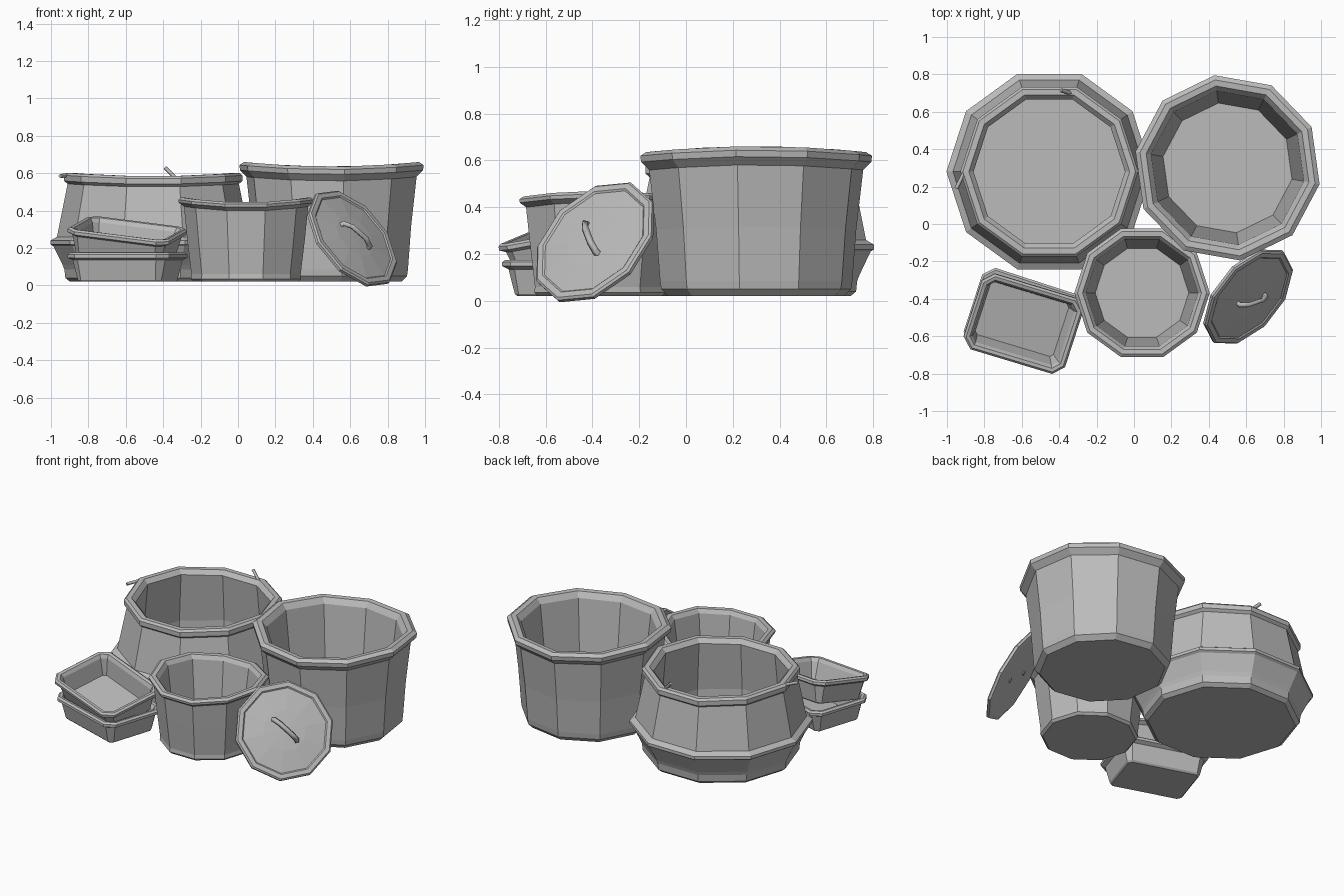
import bpy
import bmesh
from math import cos, sin, radians
from mathutils import Vector, Matrix

cube = bpy.data.objects.get("Cube")
if cube:
    bpy.data.objects.remove(cube)

metal = bpy.data.materials.new("grey_metal")
metal.use_nodes = True
GREY = (0.5, 0.5, 0.5, 1)
metal.diffuse_color = GREY
metal.node_tree.nodes["Principled BSDF"].inputs["Base Color"].default_value = GREY


def loft(name, loops, matrix):
    """Skin a series of equal loops and cap both ends."""
    bm = bmesh.new()
    rings = [[bm.verts.new(p) for p in loop] for loop in loops]
    n = len(rings[0])
    for a, b in zip(rings, rings[1:]):
        for i in range(n):
            j = (i + 1) % n
            bm.faces.new((a[i], a[j], b[j], b[i]))
    bm.faces.new(rings[0])
    bm.faces.new(rings[-1])
    bmesh.ops.recalc_face_normals(bm, faces=bm.faces)
    mesh = bpy.data.meshes.new(name)
    bm.to_mesh(mesh)
    bm.free()
    mesh.materials.append(metal)
    obj = bpy.data.objects.new(name, mesh)
    obj.matrix_world = matrix
    bpy.context.collection.objects.link(obj)
    return obj


def round_loop(radius, z, phase, warp=0, sides=10):
    """Regular polygon; warp lifts its x sides and lowers its y sides."""
    angles = [radians(phase + 360 * i / sides) for i in range(sides)]
    return [(radius * cos(a), radius * sin(a), z + warp * z * cos(2 * a))
            for a in angles]


def dish_loop(inset, z, hx=0.285, hy=0.215):
    """Rectangle with cut corners that sharpen towards the base."""
    x, y, cut = hx - inset, hy - inset, 0.055 - 0.6 * inset
    return [(x, cut - y, z), (x, y - cut, z), (x - cut, y, z), (cut - x, y, z),
            (-x, y - cut, z), (-x, cut - y, z), (cut - x, -y, z), (x - cut, -y, z)]


def pot(name, x, y, phase, profile, warp):
    loops = [round_loop(r, z, phase, warp if z > 0.3 else 0) for r, z in profile]
    return loft(name, loops, Matrix.Translation((x, y, 0)))


def rod(name, points, radius):
    curve = bpy.data.curves.new(name, "CURVE")
    curve.dimensions = "3D"
    curve.bevel_depth = radius
    curve.bevel_resolution = 0
    curve.use_fill_caps = True
    spline = curve.splines.new("POLY")
    spline.points.add(len(points) - 1)
    for p, co in zip(spline.points, points):
        p.co = (*co, 1)
    curve.materials.append(metal)
    obj = bpy.data.objects.new(name, curve)
    bpy.context.collection.objects.link(obj)
    return obj


# Wide pot sitting in a flared basin, and its two handle stubs
pot("wide_pot", -0.453, 0.28, 0, [
    (0.445, 0.02), (0.47, 0.04), (0.475, 0.085), (0.485, 0.11), (0.535, 0.21),
    (0.55, 0.22), (0.55, 0.24), (0.515, 0.26), (0.458, 0.535), (0.476, 0.55),
    (0.476, 0.58), (0.462, 0.593), (0.43, 0.593), (0.405, 0.565),
    (0.435, 0.25), (0.42, 0.06)], 0.015)
rod("back_handle_stub", [(-0.39, 0.715, 0.63), (-0.34, 0.7, 0.58)], 0.011)
rod("side_handle_stub", [(-0.95, 0.19, 0.585), (-0.905, 0.28, 0.59)], 0.011)

# Tall pot
pot("tall_pot", 0.5, 0.3, 26, [
    (0.38, 0.02), (0.41, 0.05), (0.415, 0.085), (0.432, 0.31), (0.462, 0.57),
    (0.497, 0.605), (0.5, 0.632), (0.475, 0.648), (0.442, 0.645),
    (0.415, 0.61), (0.35, 0.06)], 0.02)

# Small pot
pot("small_pot", 0.043, -0.368, 0, [
    (0.28, 0.02), (0.295, 0.035), (0.292, 0.06), (0.315, 0.25), (0.332, 0.41),
    (0.36, 0.43), (0.362, 0.445), (0.345, 0.457), (0.318, 0.455), (0.3, 0.43),
    (0.25, 0.05)], 0.03)

# Nested baking dishes, the upper one tilted
dish = [(0.06, 0), (0.05, 0.01), (0.025, 0.115), (0, 0.128), (0, 0.145),
        (0.012, 0.155), (0.03, 0.152), (0.043, 0.13), (0.065, 0.02)]
for name, place, turn, tilt in (
        ("lower_dish", (-0.59, -0.51, 0.02), -18, (0, 0)),
        ("upper_dish", (-0.6, -0.505, 0.155), -18, (10, 7))):
    m = (Matrix.Translation(place) @ Matrix.Rotation(radians(turn), 4, "Z")
         @ Matrix.Rotation(radians(tilt[0]), 4, "X")
         @ Matrix.Rotation(radians(tilt[1]), 4, "Y"))
    loft(name, [dish_loop(i, z) for i, z in dish], m)

# Leaning lid with an arched handle
normal = Vector((0.64, -0.54, 0.54)).normalized()
along = Vector((0.15, 0.05, -0.13))
along = (along - normal * along.dot(normal)).normalized()
side = normal.cross(along)
lid_frame = Matrix((along, side, normal)).transposed().to_4x4()
lid_frame.translation = (0.61, -0.388, 0.25)
lid_profile = [(0.28, -0.015), (0.307, -0.008), (0.307, 0.008), (0.297, 0.016),
               (0.27, 0.016), (0.262, 0.01), (0.13, 0.024), (0.03, 0.028)]
loft("lid", [round_loop(r, z, 18) for r, z in lid_profile], lid_frame)
handle = rod("lid_handle", [(-0.1, 0, -0.02), (-0.095, 0, 0.04), (-0.05, 0, 0.06),
                            (0.05, 0, 0.06), (0.095, 0, 0.04), (0.1, 0, -0.02)], 0.016)
handle.matrix_world = lid_frame
